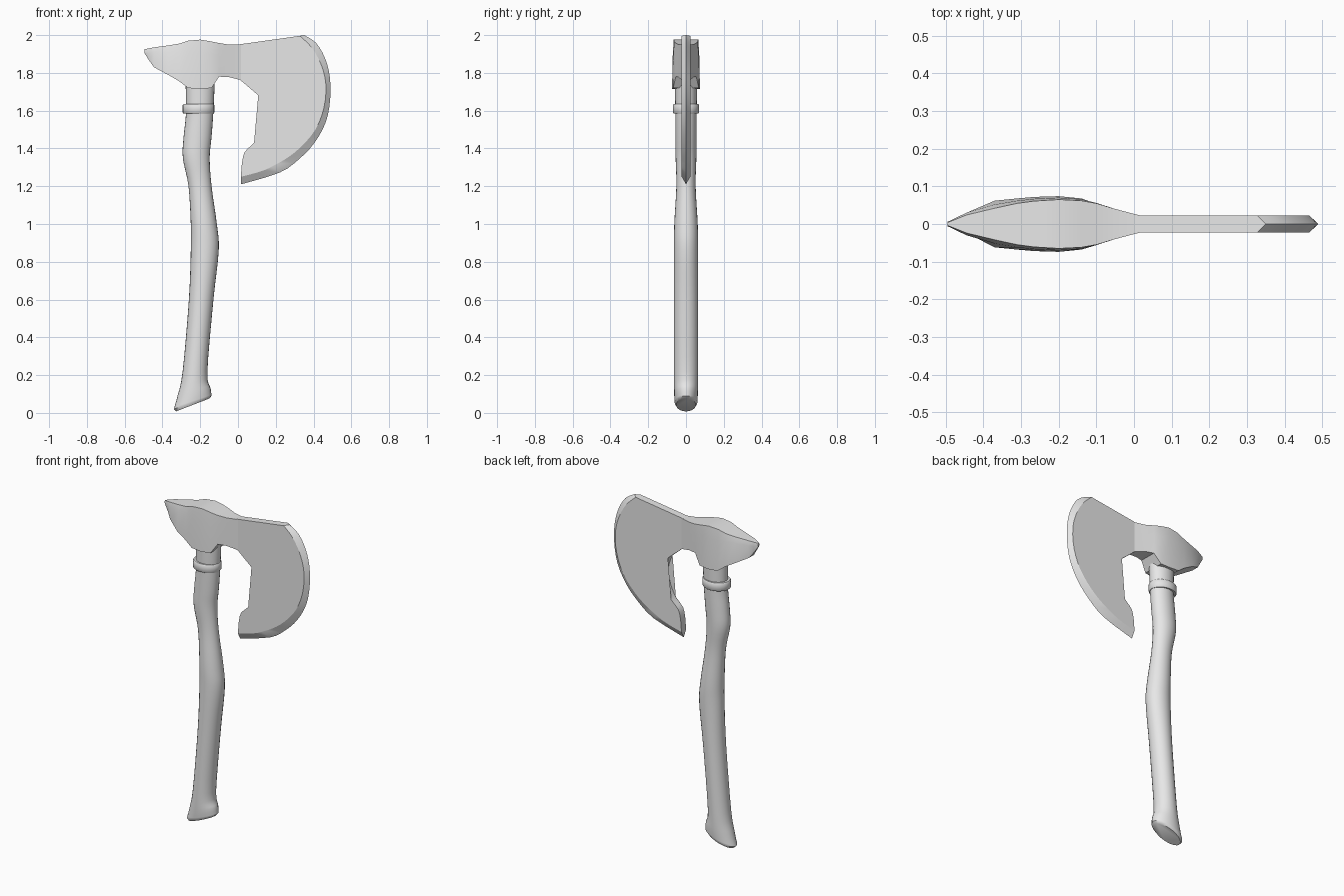
import bpy, bmesh, math
from mathutils import Vector

cube = bpy.data.objects.get("Cube")
if cube:
    bpy.data.objects.remove(cube, do_unlink=True)

GREY = (0.8, 0.8, 0.8, 1)
grey = bpy.data.materials.new("plain grey")
grey.use_nodes = True
grey.diffuse_color = GREY
grey.node_tree.nodes["Principled BSDF"].inputs["Base Color"].default_value = GREY


def smooth_path(points, steps):
    """Catmull-Rom interpolation through tuples of any length."""
    p = [Vector(q) for q in points]
    p = [p[0]] + p + [p[-1]]
    out = []
    for a, b, c, d in zip(p, p[1:], p[2:], p[3:]):
        for i in range(steps):
            t = i / steps
            out.append(b + (c - a) * (t / 2)
                       + (a * 2 - b * 5 + c * 4 - d) * (t * t / 2)
                       + (b * 3 - a - c * 3 + d) * (t ** 3 / 2))
    return out + [p[-1]]


def finish(name, bm, angle):
    bmesh.ops.recalc_face_normals(bm, faces=bm.faces[:])
    mesh = bpy.data.meshes.new(name)
    bm.to_mesh(mesh)
    bm.free()
    mesh.materials.append(grey)
    obj = bpy.data.objects.new(name, mesh)
    bpy.context.collection.objects.link(obj)
    bpy.ops.object.select_all(action="DESELECT")
    obj.select_set(True)
    bpy.context.view_layer.objects.active = obj
    bpy.ops.object.shade_smooth_by_angle(angle=math.radians(angle))
    return obj


def loft(name, rings, angle):
    """Skin a list of closed rings and cap both ends."""
    bm = bmesh.new()
    loops = [[bm.verts.new(co) for co in ring] for ring in rings]
    n = len(loops[0])
    for a, b in zip(loops, loops[1:]):
        for i in range(n):
            j = (i + 1) % n
            bm.faces.new((a[i], a[j], b[j], b[i]))
    bm.faces.new(loops[0])
    bm.faces.new(loops[-1])
    return finish(name, bm, angle)


def oval(z, left, right, half_y, tilt=0, sides=24):
    cx, rx = (left + right) / 2, (right - left) / 2
    turns = [2 * math.pi * i / sides for i in range(sides)]
    return [(cx + rx * math.cos(a), half_y * math.sin(a), z + tilt * math.cos(a))
            for a in turns]


# Handle: height, left edge, right edge, half depth, tilt of the ring
grip = [
    (0.055, -0.34, -0.14, 0.06, 0.035),
    (0.11, -0.32, -0.145, 0.063, 0.02),
    (0.22, -0.293, -0.162, 0.064, 0),
    (0.6, -0.26, -0.13, 0.064, 0),
    (0.86, -0.25, -0.102, 0.064, 0),
    (1.0, -0.25, -0.112, 0.062, 0),
    (1.2, -0.262, -0.14, 0.051, 0),
    (1.35, -0.292, -0.15, 0.055, 0),
    (1.46, -0.288, -0.14, 0.056, 0),
    (1.6, -0.275, -0.13, 0.057, 0),
    (1.82, -0.28, -0.12, 0.06, 0),
]
rings = [oval(0.042, -0.328, -0.152, 0.052, 0.034)]
rings += [oval(*s) for s in smooth_path(grip, 4)]
loft("handle", rings, 40)

# Collar band around the upper handle
loft("collar", [oval(z, -0.293 + d, -0.125 - d, 0.07 - d)
                for z, d in ((1.585, 0.004), (1.59, 0), (1.63, 0), (1.635, 0.004))], 40)

# Axe head: x, then heights and half widths of top, shoulder and bottom
sections = [
    (-0.495, 1.925, 1.915, 1.905, 0.004, 0.006, 0.004),
    (-0.47, 1.93, 1.905, 1.865, 0.014, 0.018, 0.01),
    (-0.445, 1.935, 1.908, 1.83, 0.024, 0.03, 0.024),
    (-0.37, 1.945, 1.91, 1.79, 0.042, 0.052, 0.062),
    (-0.31, 1.955, 1.91, 1.755, 0.055, 0.062, 0.068),
    (-0.265, 1.97, 1.9, 1.72, 0.061, 0.067, 0.072),
    (-0.2, 1.976, 1.9, 1.715, 0.065, 0.07, 0.074),
    (-0.14, 1.966, 1.9, 1.72, 0.062, 0.066, 0.068),
    (-0.1, 1.958, 1.9, 1.78, 0.055, 0.056, 0.054),
    (-0.05, 1.95, 1.87, 1.778, 0.04, 0.04, 0.04),
    (0.015, 1.95, 1.86, 1.762, 0.023, 0.023, 0.023),
]
rings = []
for x, zt, zs, zb, yt, ys, yb in sections:
    side = [(yt, zt), (ys, zs), (yb, zb)]
    rings.append([(x, y, z) for y, z in side] + [(x, -y, z) for y, z in reversed(side)])
loft("axe_head", rings, 25)

# Blade: inner curve, start of the ground bevel, and cutting edge (x, z)
inner = [(0.0, 1.768), (0.045, 1.745), (0.095, 1.7), (0.125, 1.64), (0.135, 1.58),
         (0.12, 1.5), (0.085, 1.43), (0.035, 1.38), (0.02, 1.315)]
bevel = [(0.327, 1.996), (0.39, 1.935), (0.44, 1.845), (0.465, 1.74), (0.455, 1.615),
         (0.41, 1.5), (0.33, 1.405), (0.245, 1.34), (0.14, 1.285), (0.015, 1.25)]
edge = [(0.35, 2.0), (0.412, 1.96), (0.46, 1.88), (0.486, 1.78), (0.488, 1.66),
        (0.465, 1.54), (0.405, 1.43), (0.325, 1.345), (0.22, 1.272), (0.015, 1.21)]
inner, bevel, edge = (smooth_path(c, 3) for c in (inner, bevel, edge))
outline = [Vector((0.0, 1.95))] + bevel + inner[::-1]
HALF = 0.0225

bm = bmesh.new()
front, back = ([bm.verts.new((p.x, y, p.y)) for p in outline] for y in (-HALF, HALF))
tip = [bm.verts.new((p.x, 0, p.y)) for p in edge]
bm.faces.new(front)
bm.faces.new(back)
last = len(bevel)
for i in range(len(outline)):
    j = (i + 1) % len(outline)
    if 1 <= i < last:
        for flat in (front, back):
            bm.faces.new((flat[i], flat[j], tip[j - 1], tip[i - 1]))
    else:
        bm.faces.new((front[i], front[j], back[j], back[i]))
for i, t in ((1, tip[0]), (last, tip[-1])):
    bm.faces.new((front[i], back[i], t))
bmesh.ops.triangulate(bm, faces=[f for f in bm.faces if len(f.verts) > 4])
finish("blade", bm, 25)
